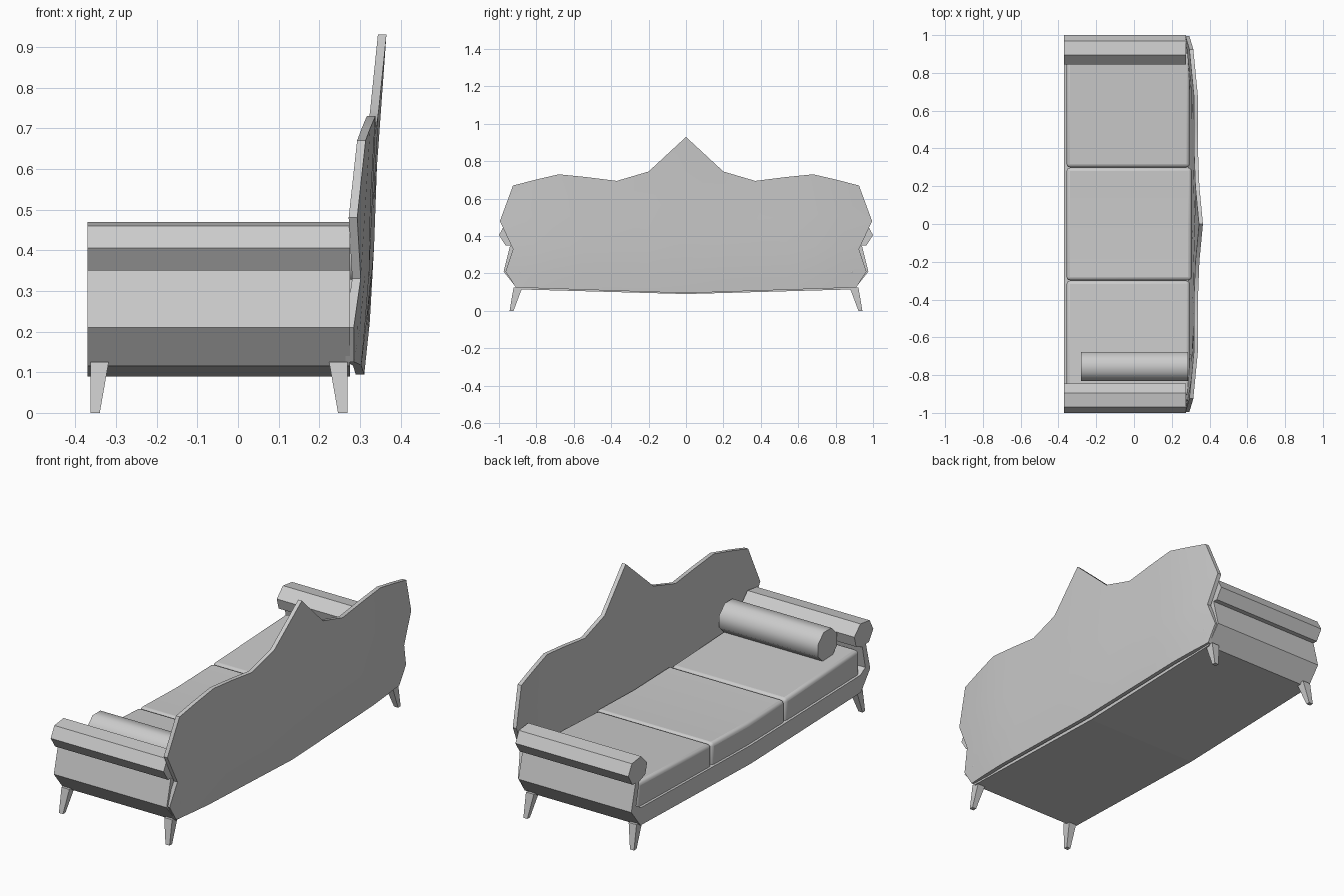
import bpy, bmesh, math

if "Cube" in bpy.data.objects:
    bpy.data.objects.remove(bpy.data.objects["Cube"])


def make(name, verts, faces, angle=None, bevel=0):
    me = bpy.data.meshes.new(name)
    bm = bmesh.new()
    vs = [bm.verts.new(v) for v in verts]
    for f in faces:
        bm.faces.new([vs[i] for i in f])
    bmesh.ops.recalc_face_normals(bm, faces=bm.faces)
    bm.to_mesh(me)
    bm.free()
    ob = bpy.data.objects.new(name, me)
    bpy.context.collection.objects.link(ob)
    if bevel:
        m = ob.modifiers.new("soft_edges", 'BEVEL')
        m.width, m.segments = bevel, 3
    if angle:
        bpy.ops.object.select_all(action='DESELECT')
        bpy.context.view_layer.objects.active = ob
        ob.select_set(True)
        bpy.ops.object.shade_smooth_by_angle(angle=math.radians(angle))
    return ob


def loft(name, a, b, **kw):
    """Closed solid between two matching loops."""
    n = len(a)
    faces = [range(n), range(n, 2 * n)]
    faces += [(i, (i + 1) % n, n + (i + 1) % n, n + i) for i in range(n)]
    return make(name, a + b, faces, **kw)


def extrude_x(name, profile, x0, x1, **kw):
    return loft(name, [(x0, y, z) for y, z in profile],
                [(x1, y, z) for y, z in profile], **kw)


def interp(t, pts):
    for (a, p), (b, q) in zip(pts, pts[1:]):
        if t <= b:
            return p + (q - p) * (t - a) / (b - a)
    return pts[-1][1]


# Frame: bowed rail and rolled arms in one mirrored profile
half = [(0, .09), (.9, .115), (.975, .21), (.94, .35), (.965, .35), (1, .405),
        (.97, .46), (.895, .47), (.845, .42), (.86, .365), (.91, .345),
        (.935, .23), (.895, .205), (0, .185)]
frame = half + [(-y, z) for y, z in half[-2:0:-1]]
extrude_x("frame_and_arms", frame, -.37, .275)

# Three seat cushions following the bow
extrude_x("middle_cushion", [(-.298, .17), (.298, .17), (.298, .303), (0, .295),
                             (-.298, .303)], -.357, .305, angle=40, bevel=.018)
for s, side in ((1, "left"), (-1, "right")):
    prof = [(s * .3, .17), (s * .905, .19), (s * .905, .33), (s * .3, .303)]
    extrude_x(side + "_cushion", prof, -.357, .295, angle=40, bevel=.018)

# Bolster
ring = [(-.755 + .083 * math.cos(math.tau * (i + .5) / 8),
         .39 + .083 * math.sin(math.tau * (i + .5) / 8)) for i in range(8)]
extrude_x("bolster", ring, -.28, .285, angle=50)

# Tapered splayed legs
for s in (1, -1):
    for name, xo, d in (("front_leg", -.363, 1), ("back_leg", .269, -1)):
        top = [(xo, s * .875, .125), (xo + d * .045, s * .875, .125),
               (xo + d * .045, s * .922, .125), (xo, s * .922, .125)]
        foot = [(xo, s * .922, 0), (xo + d * .023, s * .922, 0),
                (xo + d * .023, s * .943, 0), (xo, s * .943, 0)]
        loft(name, top, foot)

# Backrest: curved shell with crested outline and scalloped ends
crest = [(0, .93), (.2, .745), (.37, .695), (.53, .715), (.68, .73),
         (.81, .70), (.925, .67)]
edge = [(.91, .125), (.965, .21), (.925, .33), (.995, .48), (.925, .67)]
lean = [(.09, .31), (.28, .33), (.7, .345), (.93, .365)]
sweep = [(0, 0), (.7, .01), (.925, .03), (1, .045)]
us = [-y / .925 for y, z in crest[:0:-1]] + [y / .925 for y, z in crest]
cols, rows = len(us), len(edge)
back = []
for ey, ez in edge:
    t = (ez - .125) / .545
    for u in us:
        a = abs(u)
        low = .095 + .03 * a
        z = low + (interp(a * .925, crest) - low) * t
        y = u * ey
        back.append((interp(z, lean) - interp(abs(y), sweep), y, z))
front = [(x - .021, y, z) for x, y, z in back]
n = cols * rows
faces = []
for r in range(rows - 1):
    for c in range(cols - 1):
        i = r * cols + c
        q = (i, i + 1, i + cols + 1, i + cols)
        faces += [q, tuple(k + n for k in q)]
rim = (list(range(cols)) + [r * cols + cols - 1 for r in range(1, rows)]
       + [(rows - 1) * cols + c for c in range(cols - 2, -1, -1)]
       + [r * cols for r in range(rows - 2, 0, -1)])
for a, b in zip(rim, rim[1:] + rim[:1]):
    faces.append((a, b, b + n, a + n))
make("backrest", back + front, faces, angle=35)
